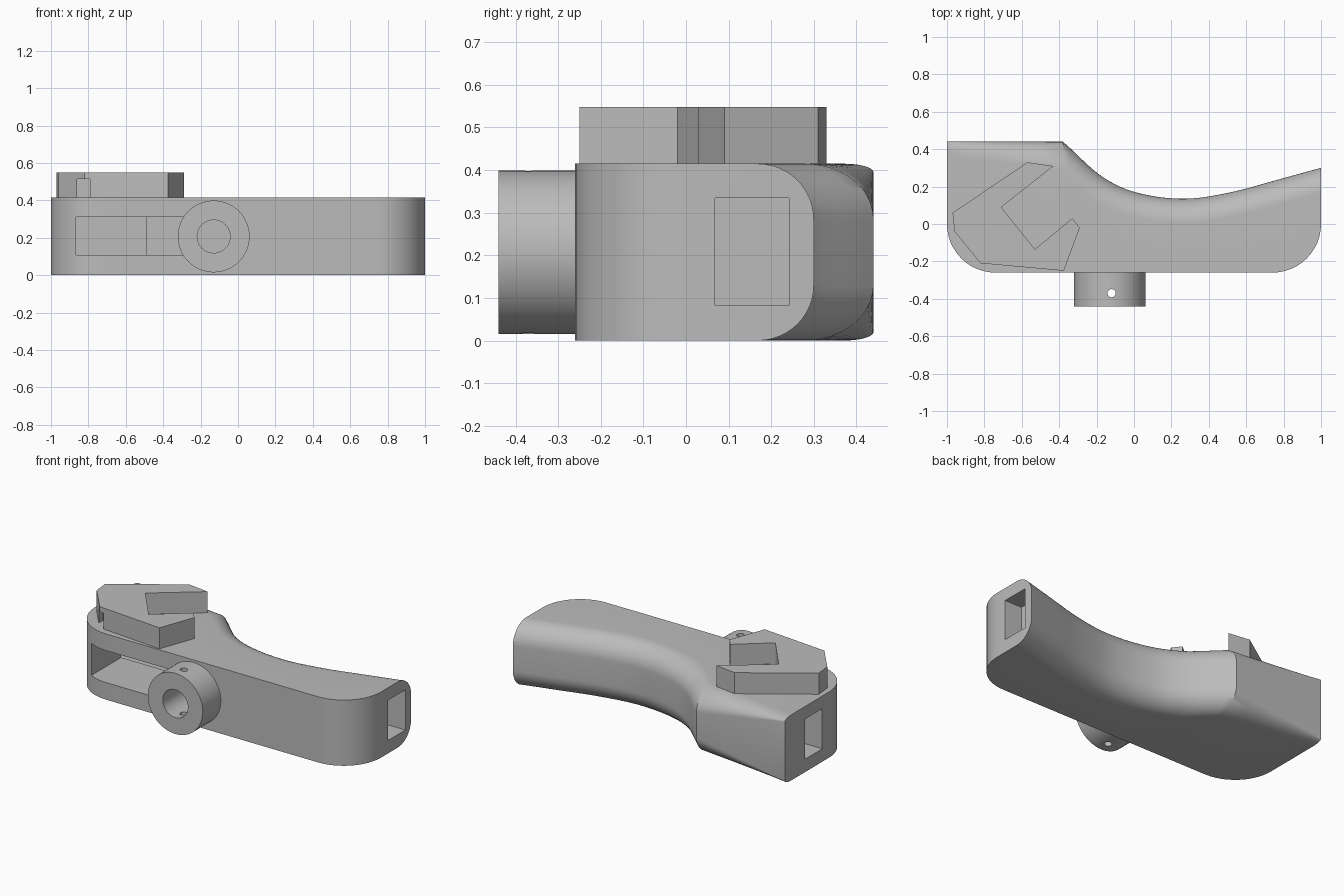
import bpy, bmesh, math
from mathutils import Matrix

if "Cube" in bpy.data.objects:
    bpy.data.objects.remove(bpy.data.objects["Cube"], do_unlink=True)

grey = bpy.data.materials.new("light grey")
grey.use_nodes = True
grey.diffuse_color = (0.5, 0.5, 0.5, 1)
grey.node_tree.nodes["Principled BSDF"].inputs["Base Color"].default_value = (0.5, 0.5, 0.5, 1)

HEIGHT = 0.415


def make(name, bm):
    bmesh.ops.recalc_face_normals(bm, faces=bm.faces)
    mesh = bpy.data.meshes.new(name)
    bm.to_mesh(mesh)
    bm.free()
    mesh.materials.append(grey)
    ob = bpy.data.objects.new(name, mesh)
    bpy.context.collection.objects.link(ob)
    return ob


def box(name, x, y, z):
    bm = bmesh.new()
    bmesh.ops.create_cube(bm, size=1)
    for v in bm.verts:
        for i, (a, b) in enumerate((x, y, z)):
            v.co[i] = (a + b) / 2 + v.co[i] * (b - a)
    return make(name, bm)


def cylinder(name, radius, start, end, axis, sides=48):
    """Cylinder between two points lying along the y or z axis."""
    bm = bmesh.new()
    length = max(abs(b - a) for a, b in zip(start, end))
    mid = [(a + b) / 2 for a, b in zip(start, end)]
    turn = Matrix.Rotation(math.pi / 2, 4, 'X') if axis == 'Y' else Matrix()
    bmesh.ops.create_cone(bm, cap_ends=True, segments=sides, radius1=radius,
                          radius2=radius, depth=length,
                          matrix=Matrix.Translation(mid) @ turn)
    return make(name, bm)


def finish(ob, cutters):
    bpy.ops.object.select_all(action='DESELECT')
    bpy.context.view_layer.objects.active = ob
    ob.select_set(True)
    for cutter in cutters:
        mod = ob.modifiers.new("cut", 'BOOLEAN')
        mod.operation = 'DIFFERENCE'
        mod.solver = 'EXACT'
        mod.object = cutter
        bpy.ops.object.modifier_apply(modifier=mod.name)
    bpy.ops.object.shade_smooth_by_angle(angle=math.radians(30))


# Rear edge of the grip in plan: straight block, then a curved hollow
KINK = -0.38
REAR = [(-0.56, 0.58), (KINK, 0.44), (-0.18, 0.26), (0.0, 0.172), (0.26, 0.135),
        (0.51, 0.168), (0.78, 0.24), (1.0, 0.30), (1.2, 0.35)]


def rear(x):
    if x <= KINK:
        return 0.44
    for i in range(1, len(REAR) - 2):
        (x0, y0), (x1, y1), (x2, y2), (x3, y3) = REAR[i - 1:i + 3]
        if x <= x2 + 1e-6:
            w = x2 - x1
            t = (x - x1) / w
            m1, m2 = w * (y2 - y0) / (x2 - x0), w * (y3 - y1) / (x3 - x1)
            return ((2*t**3 - 3*t*t + 1) * y1 + (t**3 - 2*t*t + t) * m1
                    + (3*t*t - 2*t**3) * y2 + (t**3 - t*t) * m2)


def front(x, r=0.26):
    d = max(0, abs(x) - (1 - r))
    return -math.sqrt(max(0, r * r - d * d))


def section(x):
    """Cross-section with both rear edges rounded."""
    if x <= KINK:
        t = (x + 1) / (KINK + 1)
        ry, rz = 0.07 + 0.09 * t, 0.02 + 0.11 * t
    else:
        slope = (rear(min(x + 0.01, 1)) - rear(x - 0.01)) / 0.02
        ry, rz = min(0.17, 0.13 * math.hypot(1, slope)), 0.13
    yb, yf = rear(x), front(x)
    arc = []
    for i in range(13):
        a = math.pi / 2 * i / 12
        arc.append((yb - ry + ry * math.sin(a), rz - rz * math.cos(a)))
    top = [(y, HEIGHT - z) for y, z in reversed(arc)]
    return [(yf, 0)] + arc + top + [(yf, HEIGHT)]


# Grip body lofted along x, with close stations at the rounded ends
ends = [0.74 + 0.26 * math.sin(math.pi / 2 * i / 12) for i in range(13)]
xs = sorted([-x for x in ends] + ends + [-0.62, -0.5, KINK]
            + [KINK + (0.74 - KINK) * i / 36 for i in range(1, 36)])
bm = bmesh.new()
rings = [[bm.verts.new((x, y, z)) for y, z in section(x)] for x in xs]
for a, b in zip(rings, rings[1:]):
    for i in range(len(a)):
        j = (i + 1) % len(a)
        bm.faces.new((a[i], a[j], b[j], b[i]))
bm.faces.new(rings[0])
bm.faces.new(rings[-1])
body = make("grip_body", bm)

# Collar on the front
CX, CZ = -0.13, 0.207
collar = cylinder("front_collar", 0.192, (CX, -0.44, CZ), (CX, -0.26, CZ), 'Y', 64)

# Notched block on top
outline = [(-0.97, 0.06), (-0.57, 0.33), (-0.43, 0.31), (-0.71, 0.09), (-0.53, -0.135),
           (-0.33, 0.03), (-0.29, -0.02), (-0.375, -0.25), (-0.82, -0.21), (-0.96, -0.04)]
bm = bmesh.new()
base = bm.faces.new([bm.verts.new((x, y, HEIGHT)) for x, y in outline])
up = bmesh.ops.extrude_face_region(bm, geom=[base])["geom"]
bmesh.ops.translate(bm, vec=(0, 0, 0.133),
                    verts=[v for v in up if isinstance(v, bmesh.types.BMVert)])
block = make("top_block", bm)

# Openings
left_z = (0.082, 0.335)
channel = box("channel_cutter", (-1.1, -0.49), (0.068, 0.242), left_z)
pocket = box("pocket_cutter", (0.88, 1.1), (0.068, 0.242), left_z)
slot = box("slot_cutter", (-0.865, -0.25), (-0.4, 0.1), (0.108, 0.31))
bore = cylinder("bore_cutter", 0.088, (CX, -0.6, CZ), (CX, -0.2, CZ), 'Y')
pin = cylinder("pin_cutter", 0.022, (-0.12, -0.37, -0.1), (-0.12, -0.37, 0.5), 'Z', 24)
nick = box("nick_cutter", (-0.86, -0.79), (-0.3, -0.12), (0.4, 0.515))

finish(body, [channel, pocket, slot, bore])
finish(collar, [bore, pin])
finish(block, [nick])
for cutter in (channel, pocket, slot, bore, pin, nick):
    bpy.data.objects.remove(cutter, do_unlink=True)
